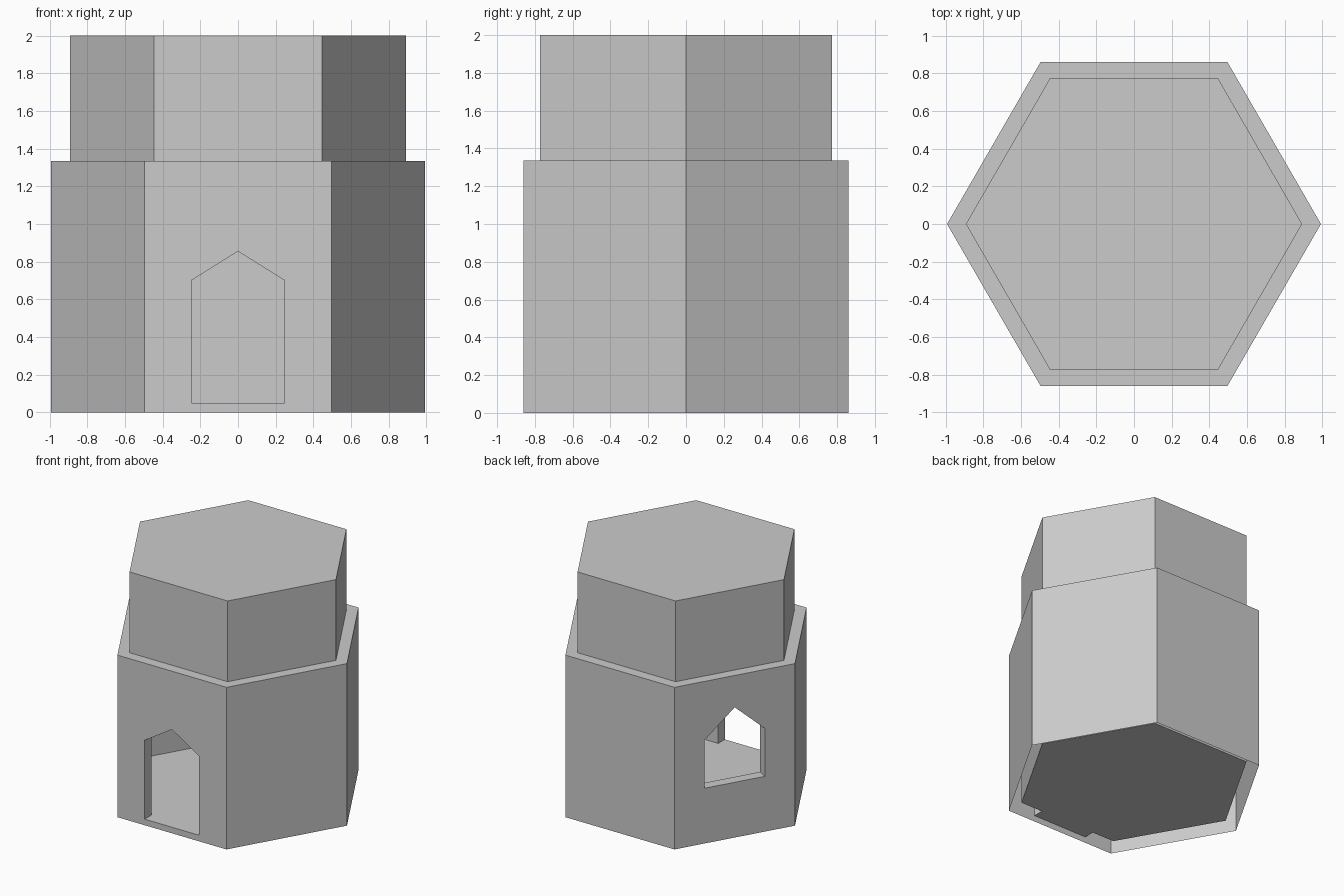
import bpy
from math import radians, cos, sin, sqrt

if "Cube" in bpy.data.objects:
    bpy.data.objects.remove(bpy.data.objects["Cube"])

R_OUT, R_IN = 0.993, 0.893          # hexagon corner radii
FLOOR, LEDGE, TOP = 0.05, 1.335, 2.0
# pointed openings: side angle -> (half width, sill, spring, apex)
OPENINGS = {-90: (0.248, 0.05, 0.70, 0.855), 150: (0.248, 0.455, 0.85, 1.073)}


def on_side(angle, radius, u, z):
    """Point on a hexagon side: u runs along the side, z is height."""
    a, d = radians(angle), radius * sqrt(3) / 2
    return (d * cos(a) - u * sin(a), d * sin(a) + u * cos(a), z)


def hexagon(r, z):
    return [(r * cos(radians(60 * i)), r * sin(radians(60 * i)), z) for i in range(6)]


def make(name, polys):
    verts, faces, index = [], [], {}
    for poly in polys:
        face = []
        for p in poly:
            key = tuple(round(c, 5) for c in p)
            if key not in index:
                index[key] = len(verts)
                verts.append(p)
            face.append(index[key])
        faces.append(face)
    mesh = bpy.data.meshes.new(name)
    mesh.from_pydata(verts, [], faces)
    mesh.update()
    obj = bpy.data.objects.new(name, mesh)
    bpy.context.collection.objects.link(obj)


def walls(r, lo, hi, pierced=True, inward=False):
    """Six flat walls, with the pointed openings left out."""
    polys, h = [], r / 2
    for angle in range(-90, 270, 60):
        hole = OPENINGS.get(angle) if pierced else None
        if hole:
            w, sill, spring, apex = hole
            below = [(h, lo), (w, sill)]
            if sill > lo:
                below = [(h, lo), (0, lo), (0, sill), (w, sill)]
            half = below + [(w, spring), (0, apex), (0, hi), (h, hi)]
            outlines = [half[::-1], [(-u, z) for u, z in half]]
        else:
            outlines = [[(-h, lo), (h, lo), (h, hi), (-h, hi)]]
            half = None
        if half:   # both halves counter-clockwise seen from outside
            outlines = [o[::-1] for o in outlines]
        for o in outlines:
            polys.append([on_side(angle, r, u, z) for u, z in (o[::-1] if inward else o)])
    return polys


def reveal(angle):
    """Sill, jambs and pointed head joining outer and inner walls."""
    w, sill, spring, apex = OPENINGS[angle]
    ring = [(-w, sill), (w, sill), (w, spring), (0, apex), (-w, spring)]
    outer = [on_side(angle, R_OUT, *p) for p in ring]
    inner = [on_side(angle, R_IN, *p) for p in ring]
    return [[outer[i], outer[(i + 1) % 5], inner[(i + 1) % 5], inner[i]] for i in range(5)]


# outer lower walls and the ledge on top of them
a, b = hexagon(R_OUT, LEDGE), hexagon(R_IN, LEDGE)
ledge = [[a[i], a[(i + 1) % 6], b[(i + 1) % 6], b[i]] for i in range(6)]
make("outer_walls", walls(R_OUT, 0, LEDGE) + ledge)

# room lining and raised floor, open underneath
make("room", walls(R_IN, FLOOR, LEDGE, inward=True) + [hexagon(R_IN, FLOOR)])

# narrower upper storey with flat roof
make("upper_storey", walls(R_IN, LEDGE, TOP, pierced=False) + [hexagon(R_IN, TOP)])

# door in the front, window in the back left side
make("door_reveal", reveal(-90))
make("window_reveal", reveal(150))
